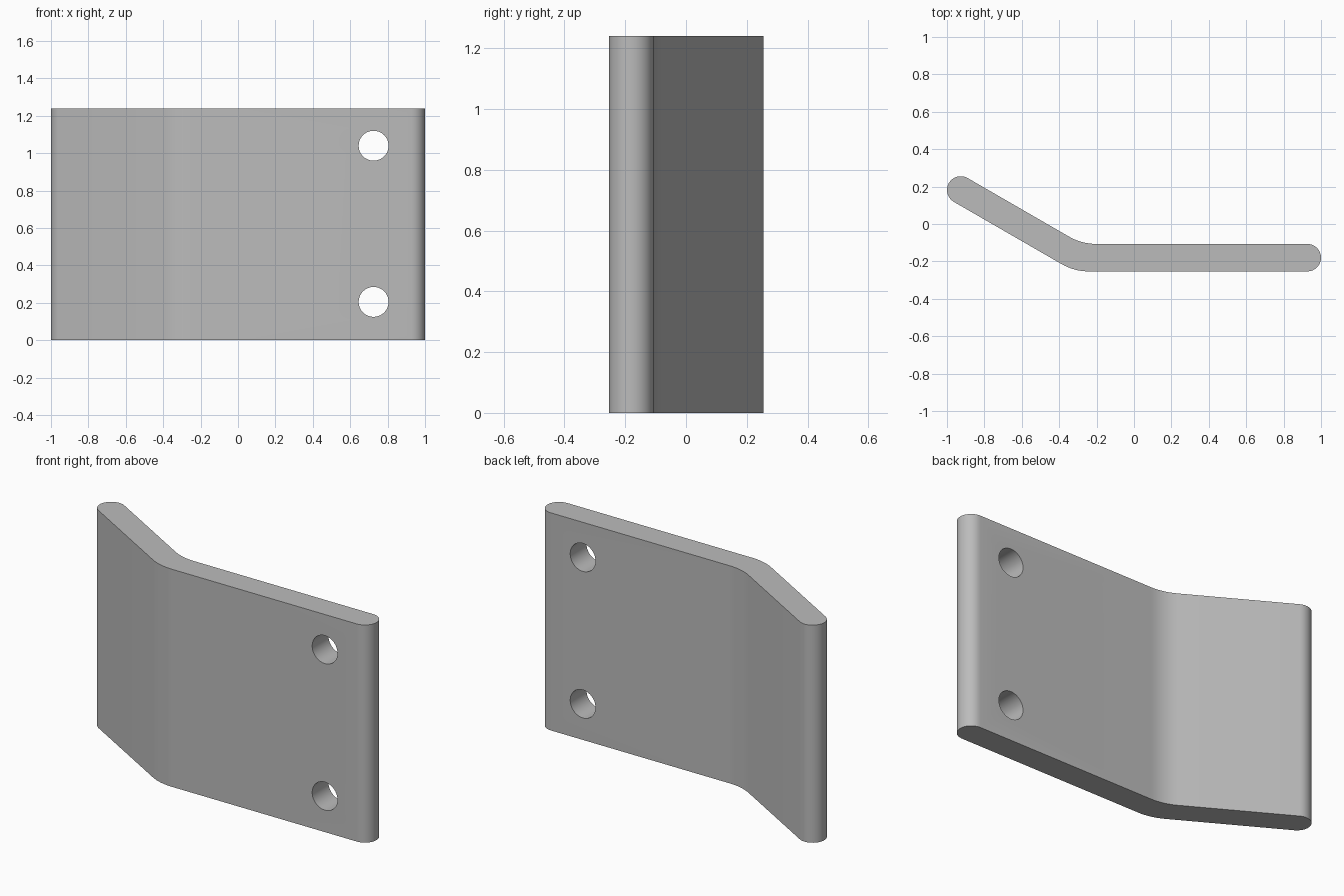
import bpy, bmesh, math
from mathutils import Vector

if "Cube" in bpy.data.objects:
    bpy.data.objects.remove(bpy.data.objects["Cube"])

HEIGHT = 1.24
R = 0.0735                      # half of the plate thickness
RIGHT = Vector((0.9265, -0.18))  # centre of the rounded right end
LEFT = Vector((-0.9265, 0.182))  # centre of the rounded left end
BEND = math.radians(30)
CORNER = Vector((LEFT.x + (LEFT.y - RIGHT.y) / math.tan(BEND), RIGHT.y))

steel = bpy.data.materials.new("grey_steel")
steel.diffuse_color = (0.5, 0.5, 0.5, 1)
steel.use_nodes = True
steel.node_tree.nodes["Principled BSDF"].inputs["Base Color"].default_value = steel.diffuse_color


def arc(center, radius, start, end, steps):
    return [center + radius * Vector((math.cos(a), math.sin(a)))
            for a in (start + (end - start) * i / steps for i in range(steps + 1))]


def bend(side, radius=0.29, steps=8):
    """Arc rounding the bend on the back (+1) or front (-1) face."""
    corner = CORNER + Vector((side * R * math.tan(BEND / 2), side * R))
    center = corner + Vector((radius * math.tan(BEND / 2), radius))
    return arc(center, radius, -math.pi / 2, -math.pi / 2 - BEND, steps)


# Bent plate: closed outline with rounded ends, extruded upwards
outline = arc(RIGHT, R, -math.pi / 2, math.pi / 2, 16)
outline += bend(1)
outline += arc(LEFT, R, math.pi / 2 - BEND, 3 * math.pi / 2 - BEND, 16)
outline += reversed(bend(-1))

bm = bmesh.new()
base = bm.faces.new([bm.verts.new((p.x, p.y, 0)) for p in outline])
top = bmesh.ops.extrude_face_region(bm, geom=[base])["geom"]
bmesh.ops.translate(bm, vec=(0, 0, HEIGHT),
                    verts=[v for v in top if isinstance(v, bmesh.types.BMVert)])
bmesh.ops.recalc_face_normals(bm, faces=bm.faces)
mesh = bpy.data.meshes.new("bent_plate")
bm.to_mesh(mesh)
bm.free()
mesh.materials.append(steel)
plate = bpy.data.objects.new("bent_plate", mesh)
bpy.context.collection.objects.link(plate)

# Two bolt holes through the flat wing
for z in (0.205, 1.04):
    bpy.ops.mesh.primitive_cylinder_add(vertices=40, radius=0.08, depth=0.5,
                                        location=(0.725, RIGHT.y, z),
                                        rotation=(math.pi / 2, 0, 0))
    cutter = bpy.context.object
    cutter.name = "hole_cutter"
    cutter.hide_render = True
    cutter.data.materials.append(steel)
    cut = plate.modifiers.new("bolt_hole", 'BOOLEAN')
    cut.operation = 'DIFFERENCE'
    cut.solver = 'EXACT'
    cut.object = cutter
    bpy.ops.object.select_all(action='DESELECT')
    plate.select_set(True)
    bpy.context.view_layer.objects.active = plate
    bpy.ops.object.modifier_apply(modifier=cut.name)
    bpy.data.objects.remove(cutter)

bpy.ops.object.shade_smooth_by_angle(angle=math.radians(30))
